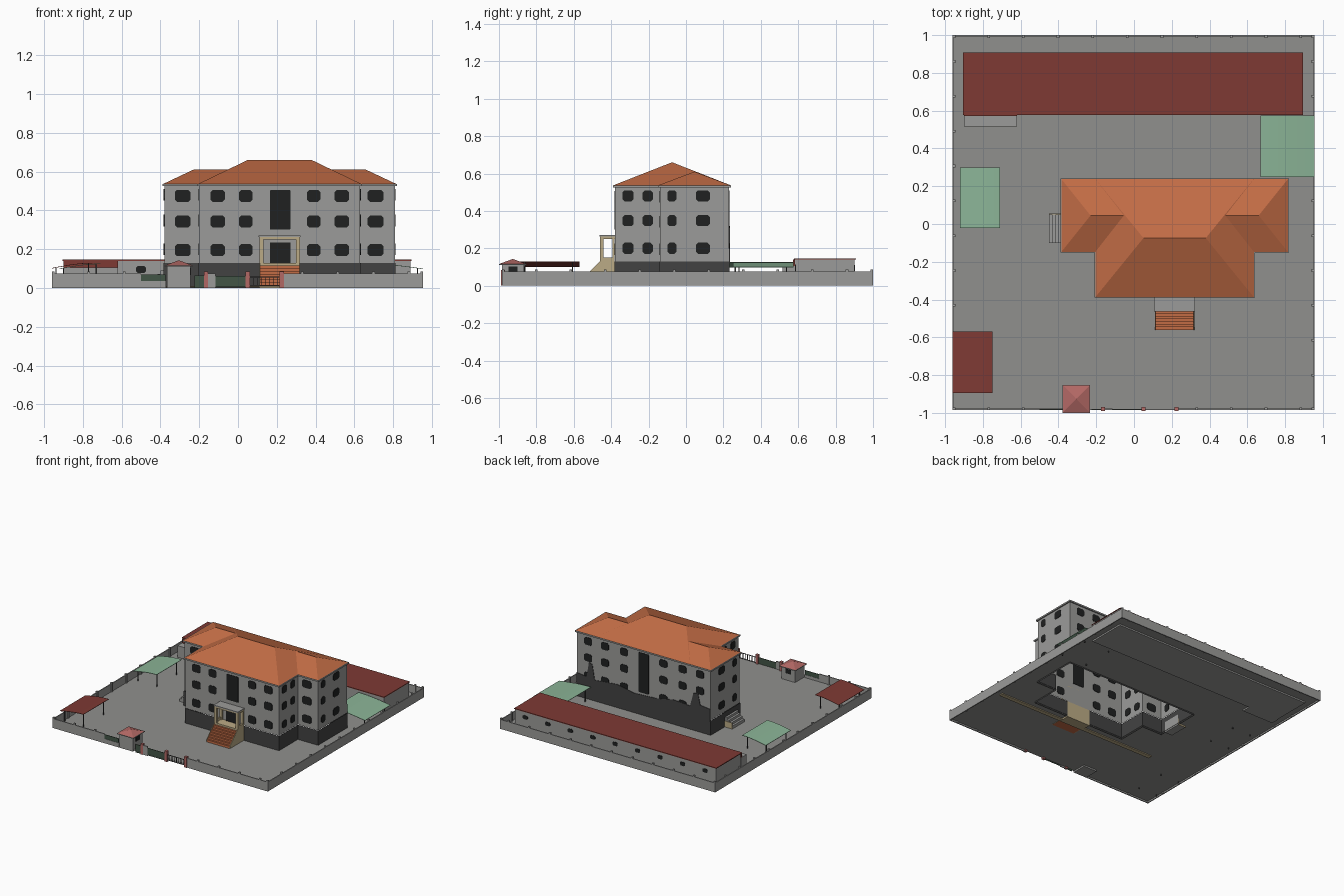
import bpy, bmesh, math
from mathutils import Vector

if "Cube" in bpy.data.objects:
    bpy.data.objects.remove(bpy.data.objects["Cube"])


def material(name, rgb):
    m = bpy.data.materials.new(name)
    m.diffuse_color = (*rgb, 1)
    m.use_nodes = True
    m.node_tree.nodes["Principled BSDF"].inputs["Base Color"].default_value = m.diffuse_color
    return m


WALL = material("pale grey wall", (0.33, 0.33, 0.32))
GROUND = material("grey paving", (0.28, 0.28, 0.27))
BASE = material("dark grey plinth", (0.055, 0.055, 0.055))
GLASS = material("black glass", (0.014, 0.015, 0.015))
ORANGE = material("orange tile", (0.54, 0.15, 0.06))
RED = material("dark red sheet", (0.21, 0.042, 0.034))
GREEN = material("pale green sheet", (0.26, 0.46, 0.31))
GATE = material("dark green metal", (0.055, 0.09, 0.062))
PINK = material("pink tile", (0.45, 0.14, 0.13))
TAN = material("tan stone", (0.50, 0.41, 0.24))


def solid(name, parts, mat, caps=True):
    """One object from a list of (outline points, extrusion vector)."""
    bm = bmesh.new()
    for pts, vec in parts:
        a = [bm.verts.new(p) for p in pts]
        b = [bm.verts.new(Vector(p) + Vector(vec)) for p in pts]
        n = len(pts)
        for i in range(n):
            j = (i + 1) % n
            bm.faces.new((a[i], a[j], b[j], b[i]))
        if caps:
            bm.faces.new(a[::-1])
            bm.faces.new(b)
    bmesh.ops.recalc_face_normals(bm, faces=bm.faces)
    me = bpy.data.meshes.new(name)
    bm.to_mesh(me)
    bm.free()
    me.materials.append(mat)
    ob = bpy.data.objects.new(name, me)
    bpy.context.collection.objects.link(ob)
    return ob


def faces(name, verts, polys, mat):
    me = bpy.data.meshes.new(name)
    me.from_pydata(verts, [], polys)
    me.materials.append(mat)
    ob = bpy.data.objects.new(name, me)
    bpy.context.collection.objects.link(ob)
    return ob


def box(x0, x1, y0, y1, z0, z1):
    return ([(x0, y0, z0), (x1, y0, z0), (x1, y1, z0), (x0, y1, z0)], (0, 0, z1 - z0))


def hip(name, x0, x1, y0, y1, z0, r0, r1, z1, mat):
    """Hipped roof whose ridge runs along x from r0 to r1."""
    ym = (y0 + y1) / 2
    v = [(x0, y0, z0), (x1, y0, z0), (x1, y1, z0), (x0, y1, z0), (r0, ym, z1), (r1, ym, z1)]
    return faces(name, v, [(0, 1, 5, 4), (1, 2, 5), (2, 3, 4, 5), (3, 0, 4)], mat)


def window(c, axis, w, h, t=0.006, k=0.012):
    """Thin plate with clipped corners, facing along the axis 'x' or 'y'."""
    w, h = w / 2, h / 2
    o = [(-w + k, -h), (w - k, -h), (w, -h + k), (w, h - k), (w - k, h), (-w + k, h), (-w, h - k), (-w, -h + k)]
    x, y, z = c
    if axis == 'y':
        return ([(x + u, y - t / 2, z + v) for u, v in o], (0, t, 0))
    return ([(x - t / 2, y + u, z + v) for u, v in o], (t, 0, 0))


def tee(g, z):
    """T-shaped house footprint grown by g."""
    return [(-.2 - g, -.38 - g, z), (.63 + g, -.38 - g, z), (.63 + g, -.14 - g, z), (.81 + g, -.14 - g, z),
            (.81 + g, .23 + g, z), (-.38 - g, .23 + g, z), (-.38 - g, -.14 - g, z), (-.2 - g, -.14 - g, z)]


# Yard paving, open beneath the house
G = 0.012
rects = [(-.96, .955, -.985, -.38), (-.96, .955, .23, 1), (-.96, -.38, -.38, .23), (.81, .955, -.38, .23),
         (-.38, -.2, -.38, -.14), (.63, .81, -.38, -.14)]
gv, gf = [], []
for x0, x1, y0, y1 in rects:
    n = len(gv)
    gv += [(x0, y0, G), (x1, y0, G), (x1, y1, G), (x0, y1, G)]
    gf.append((n, n + 1, n + 2, n + 3))
faces("yard_paving", gv, gf, GROUND)
solid("buried_kerb", [box(-.54, .9, -.475, -.44, .004, G - .001)], TAN)

# House shell: plinth, walls, eaves
solid("house_plinth", [(tee(.003, 0), (0, 0, .13))], BASE, caps=False)
solid("house_walls", [(tee(0, .13), (0, 0, .4))], WALL, caps=False)
solid("eaves", [(tee(.01, .525), (0, 0, .012))], WALL)

# Two interlocking hipped roofs
hip("wing_roof", -.385, .815, -.148, .238, .537, -.23, .66, .61, ORANGE)
hip("central_roof", -.205, .635, -.388, .239, .537, .05, .38, .66, ORANGE)

# House windows
ROWS = (.195, .343, .475)
wins = []
for z in ROWS:
    for x, y, w in ((-.285, -.14, .082), (-.105, -.38, .075), (.04, -.38, .07),
                    (.39, -.38, .07), (.535, -.38, .075), (.71, -.14, .082)):
        wins.append(window((x, y, z), 'y', w, .062))
    for x in (-.285, -.13, .04, .39, .56, .71):
        wins.append(window((x, .23, z), 'y', .07, .06))
    for y, xs, w in ((-.31, (-.2, .63), .06), (-.205, (-.2, .63), .055),
                     (-.075, (-.38, .81), .05), (.09, (-.38, .81), .075)):
        wins += [window((x, y, z + .005), 'x', w, .06) for x in xs]
wins.append(window((.217, -.38, .403), 'y', .105, .205, k=.004))
wins.append(window((.215, .23, .35), 'y', .09, .32, k=.004))
solid("house_windows", wins, GLASS)

# Ragged dark patch on the back wall
edge = [(.81, .2), (.72, .19), (.7, .31), (.67, .3), (.65, .18), (.45, .2), (.3, .17), (.1, .18), (-.05, .21),
        (-.2, .2), (-.23, .31), (-.27, .32), (-.29, .23), (-.38, .22)]
solid("back_wall_patch", [([(x, .231, z) for x, z in [(-.38, .12), (.81, .12)] + edge], (0, .004, 0))], BASE)

# Front porch
solid("porch_base", [box(.11, .32, -.46, -.38, 0, .13)], TAN)
solid("porch_frame", [box(x, x + .022, -.46, -.44, .13, .255) for x in (.11, .298)]
      + [box(x, x + .022, -.392, -.381, .13, .255) for x in (.11, .298)]
      + [box(x, x + .012, -.44, -.392, .13, .15) for x in (.11, .308)]
      + [box(.11, .32, -.46, -.38, .25, .262)], TAN)
solid("porch_roof", [box(.107, .323, -.463, -.38, .262, .27)], WALL)
solid("front_door", [box(.165, .27, -.387, -.381, .13, .235)], GLASS)
N = 7
solid("porch_steps", [box(.114, .316, -.56 + i * .1 / N, -.46, .01, .03 + i * .1 / N) for i in range(N)], ORANGE)
solid("step_flanks", [([(x, -.56, .01), (x, -.46, .01), (x, -.46, .13), (x, -.56, .03)], (.004, 0, 0))
                      for x in (.11, .316)], TAN)

# Side steps on the left wing
solid("side_steps", [box(-.45 + i * .017, -.383, -.1, .05, 0, .035 + i * .018) for i in range(4)], WALL)
solid("side_step_flank", [box(-.45, -.383, .05, .055, 0, .06)], TAN)

# Long outbuilding at the back
solid("outbuilding_walls", [box(-.895, .89, .585, .9, 0, .14), box(-.9, -.62, .515, .585, 0, .105)], WALL)
solid("outbuilding_roof", [box(-.905, .895, .578, .908, .14, .146)], RED)
solid("annex_red_band", [box(-.9, -.62, .572, .584, .105, .14)], RED)
solid("outbuilding_windows", [window((-.8 + i * .2, .9, .095), 'y', .045, .03, k=.008) for i in range(9)]
      + [window((-.5 + i * .2, .585, .095), 'y', .05, .035, k=.008) for i in range(7)], GLASS)


# Curved canopies, low at the outer edge
def canopy(name, xo, xi, y0, y1, z0, z1, mat):
    us = [i / 6 for i in range(7)]
    top = [(xo + (xi - xo) * u, y0, z0 + (z1 - z0) * math.sin(u * math.pi / 2)) for u in us]
    low = [(x, y, z - .003) for x, y, z in reversed(top)]
    solid(name, [(top + low, (0, y1 - y0, 0))], mat)
    s = .006
    xa, xb = xo + (xi - xo) * .1, xo + (xi - xo) * .9
    solid(name + "_posts", [box(x - s / 2, x + s / 2, y, y + s, 0, h) for y in (y0 + .03, y1 - .04)
                            for x, h in ((xa, z0), (xb, z1 - .004))], BASE)


canopy("right_green_canopy", .955, .67, .25, .575, .1, .126, GREEN)
canopy("left_green_canopy", -.92, -.71, -.02, .3, .1, .126, GREEN)
canopy("red_canopy", -.96, -.75, -.895, -.57, .103, .13, RED)

# Gatehouse
solid("gatehouse_walls", [box(-.365, -.245, -.985, -.865, 0, .115)], WALL)
solid("gatehouse_eaves", [box(-.378, -.232, -1, -.852, .112, .117)], WALL)
hip("gatehouse_roof", -.375, -.235, -.997, -.855, .117, -.305, -.305, .143, PINK)
solid("gatehouse_windows", [window((-.305, -.865, .085), 'y', .05, .035, k=.002),
                            window((-.245, -.925, .085), 'x', .05, .035, k=.002)], GLASS)

# Perimeter wall and posts
T, H = .008, .075
solid("perimeter_wall", [box(-.96, -.96 + T, -.985, 1, 0, H), box(.955 - T, .955, -.985, 1, 0, H),
                         box(-.96, .955, 1 - T, 1, 0, H), box(-.96, -.5, -.985, -.985 + T, 0, H),
                         box(-.5, -.37, -.985, -.985 + T, 0, .035), box(-.17, -.115, -.985, -.985 + T, 0, H),
                         box(.225, .955, -.985, -.985 + T, 0, H)], WALL)
P = .007
xs = [-.953 + i * .1835 for i in range(11)] + [.948]
ys = [-.8 + i * .1845 for i in range(10)]
posts = [(x, .993) for x in xs] + [(x, y) for y in ys for x in (-.953, .948)]
posts += [(x, -.978) for x in xs if x < -.5 or x > .3]
solid("wall_posts", [box(x - P, x + P, y - P, y + P, 0, .086) for x, y in posts], WALL)

# Gates in the front wall
solid("gate_panels", [box(-.5, -.375, -.983, -.979, .035, .07), box(-.225, -.175, -.983, -.979, 0, .065),
                      box(-.115, .045, -.983, -.979, .004, .063)], GATE)
solid("gate_rails", [box(.055, .22, -.985, -.981, z, z + .004) for z in (.012, .055)]
      + [box(.06 + i * .02, .063 + i * .02, -.985, -.981, .012, .058) for i in range(8)], BASE)
solid("gate_pillars", [box(x - .011, x + .011, -.99, -.968, 0, .085) for x in (-.165, .05, .225)], PINK)
